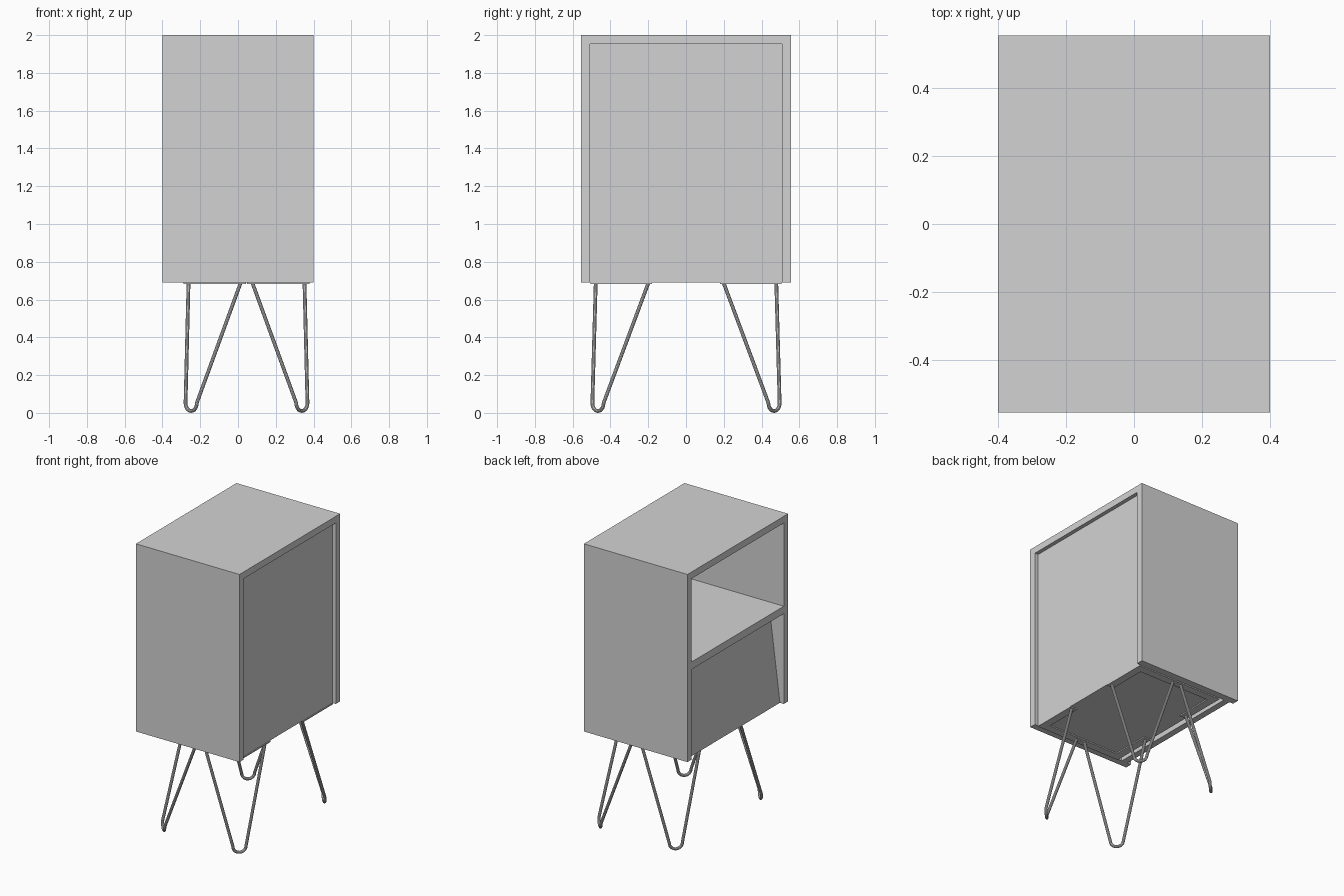
import bpy, bmesh, math
from mathutils import Vector

cube = bpy.data.objects.get("Cube")
if cube:
    bpy.data.objects.remove(cube, do_unlink=True)

grey = bpy.data.materials.new("plain_grey")
grey.use_nodes = True
grey.diffuse_color = (0.65, 0.65, 0.65, 1)
grey.node_tree.nodes["Principled BSDF"].inputs["Base Color"].default_value = grey.diffuse_color


def prism(name, profile, axis, start, end):
    """Extrude a 2D profile along one axis; the profile uses the other two in order."""
    def place(p, depth):
        co = list(p)
        co.insert("xyz".index(axis), depth)
        return co
    bm = bmesh.new()
    face = bm.faces.new([bm.verts.new(place(p, start)) for p in profile])
    made = bmesh.ops.extrude_face_region(bm, geom=[face])["geom"]
    moved = [v for v in made if isinstance(v, bmesh.types.BMVert)]
    bmesh.ops.translate(bm, verts=moved, vec=place((0, 0), end - start))
    bmesh.ops.recalc_face_normals(bm, faces=bm.faces[:])
    mesh = bpy.data.meshes.new(name)
    bm.to_mesh(mesh)
    bm.free()
    mesh.materials.append(grey)
    obj = bpy.data.objects.new(name, mesh)
    bpy.context.collection.objects.link(obj)
    return obj


def rect(a0, a1, b0, b1):
    return [(a0, b0), (a1, b0), (a1, b1), (a0, b1)]


# Cabinet dimensions
HALF_X, HALF_Y, TOP, BASE = 0.4, 0.555, 2.0, 0.69
THICK = 0.047
IN_Y, IN_TOP = HALF_Y - THICK, TOP - THICK
PANEL_OUT = 0.373
PANEL_IN = PANEL_OUT - THICK
FLOOR_EDGE = -0.288

# Shell: top and two walls as one folded board
prism("cabinet_shell", [(-HALF_Y, BASE), (-HALF_Y, TOP), (HALF_Y, TOP), (HALF_Y, BASE),
                        (IN_Y, BASE), (IN_Y, IN_TOP), (-IN_Y, IN_TOP), (-IN_Y, BASE)],
      "x", -HALF_X, HALF_X)

# Recessed panel, floor and shelf
prism("closing_panel", rect(-IN_Y, IN_Y, BASE, IN_TOP), "x", PANEL_IN, PANEL_OUT)
prism("cabinet_floor", rect(-IN_Y, IN_Y, BASE, BASE + THICK), "x", FLOOR_EDGE, PANEL_IN)
SHELF = 1.32
prism("shelf", rect(-IN_Y, IN_Y, SHELF, SHELF + 0.052), "x", -HALF_X, PANEL_IN)

# Flap door leaning inwards towards its top
prism("tilted_door", [(-0.37, BASE), (-0.325, BASE), (-0.245, SHELF), (-0.29, SHELF)],
      "y", -IN_Y, IN_Y)

# Hairpin legs with L-shaped mounting plates
LEG_X, ROD = 0.045, 0.01
for sx, side in ((1, "left"), (-1, "right")):
    for sy, end in ((-1, "front"), (1, "back")):
        def spot(x, y):
            return (LEG_X + sx * x, sy * y)

        ox, oy, ix, iy, w = 0.333, 0.506, 0.003, 0.18, 0.055
        prism(f"{end}_{side}_leg_plate",
              [spot(*p) for p in ((ox, oy), (ix, oy), (ix, oy - w),
                                  (ox - w, oy - w), (ox - w, iy), (ox, iy))],
              "z", BASE - 0.008, BASE)

        bend = 0.042
        points = [Vector((*spot(0.307, 0.2), BASE - 0.004))]
        for i in range(13):
            a = math.pi * i / 12
            off = bend * math.cos(a) * math.sqrt(0.5)
            points.append(Vector((*spot(0.293 + off, 0.466 - off),
                                  ROD + bend * (1 - math.sin(a)))))
        points.append(Vector((*spot(0.032, 0.478), BASE - 0.004)))

        curve = bpy.data.curves.new(f"{end}_{side}_leg", "CURVE")
        curve.dimensions = "3D"
        curve.bevel_depth = ROD
        curve.bevel_resolution = 3
        curve.use_fill_caps = True
        spline = curve.splines.new("POLY")
        spline.points.add(len(points) - 1)
        for target, p in zip(spline.points, points):
            target.co = (*p, 1)
        curve.materials.append(grey)
        leg = bpy.data.objects.new(f"{end}_{side}_leg", curve)
        bpy.context.collection.objects.link(leg)

        bpy.ops.object.select_all(action="DESELECT")
        leg.select_set(True)
        bpy.context.view_layer.objects.active = leg
        bpy.ops.object.convert(target="MESH")
        bpy.ops.object.shade_smooth_by_angle()
